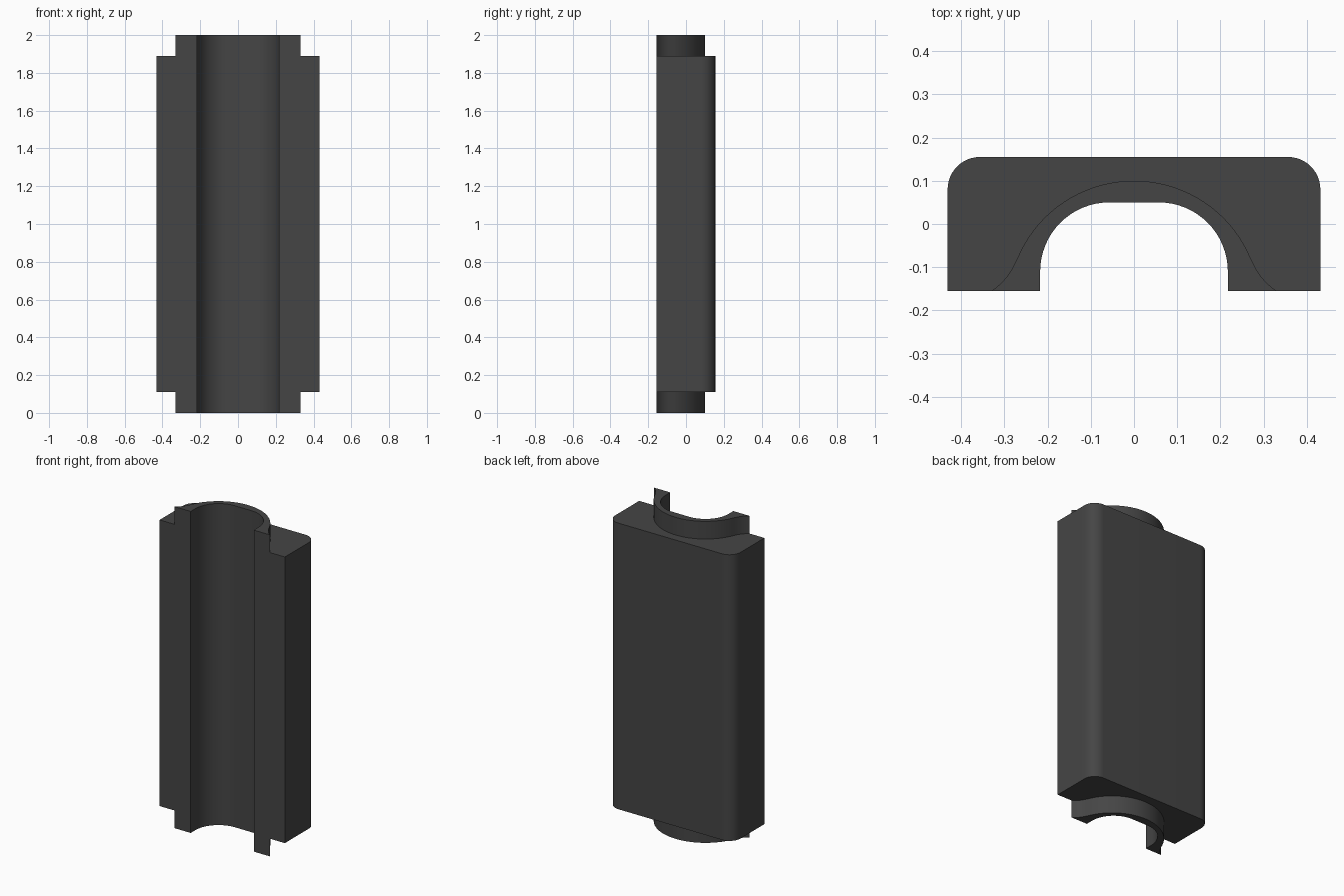
import bpy, bmesh, math
from mathutils import Vector

if "Cube" in bpy.data.objects:
    bpy.data.objects.remove(bpy.data.objects["Cube"])

FRONT, BACK = -0.155, 0.155
Z0, Z1, Z2, Z3 = 0.0, 0.11, 1.89, 2.0


def arc(cx, cy, r, a0, a1, n):
    return [(cx + r * math.cos(math.radians(a0 + (a1 - a0) * i / n)),
             cy + r * math.sin(math.radians(a0 + (a1 - a0) * i / n))) for i in range(n + 1)]


def mirrored(half):
    """Right-hand half profile, front to back, continued onto the left side."""
    left = [(-x, y) for x, y in reversed(half)]
    return half + (left[1:] if abs(half[-1][0]) < 1e-5 else left)


# Body outline, channel outline and flared collar outline
body = mirrored([(0.431, FRONT)] + arc(0.356, BACK - 0.075, 0.075, 0, 90, 12))
channel = mirrored([(0.217, FRONT)] + arc(0.057, -0.11, 0.16, 0, 90, 16))
p0, p1, p2 = Vector((0.33, FRONT)), Vector((0.288, -0.127)), Vector((0.271, -0.08))
flare = [tuple(p0 * (1 - t) ** 2 + p1 * 2 * t * (1 - t) + p2 * t * t)
         for t in (i / 8 for i in range(8))]
collar = mirrored(flare + arc(0, -0.1925, 0.2925, 22.5, 90, 18))

bm = bmesh.new()


def ring(profile, z):
    return [bm.verts.new((x, y, z)) for x, y in profile]


def wall(a, b):
    for i in range(len(a) - 1):
        bm.faces.new((a[i], a[i + 1], b[i + 1], b[i]))


c0, c3 = ring(channel, Z0), ring(channel, Z3)
k0, k1, k2, k3 = (ring(collar, z) for z in (Z0, Z1, Z2, Z3))
b1, b2 = ring(body, Z1), ring(body, Z2)

# Channel, collar and body walls
for a, b in ((c0, c3), (k0, k1), (k2, k3), (b1, b2)):
    wall(a, b)
# Collar ends and body ledges
for outer, inner in ((k0, c0), (k3, c3), (b1, k1), (b2, k2)):
    bm.faces.new(outer + inner[::-1])
# Stepped front plates
for i in (0, -1):
    bm.faces.new([r[i] for r in (c0, k0, k1, b1, b2, k2, k3, c3)])
bmesh.ops.recalc_face_normals(bm, faces=bm.faces)

mesh = bpy.data.meshes.new("channel_block")
bm.to_mesh(mesh)
bm.free()
block = bpy.data.objects.new("channel_block", mesh)
bpy.context.collection.objects.link(block)

grey = bpy.data.materials.new("dark_grey")
grey.diffuse_color = (0.06, 0.06, 0.06, 1)
grey.use_nodes = True
grey.node_tree.nodes["Principled BSDF"].inputs["Base Color"].default_value = grey.diffuse_color
mesh.materials.append(grey)

bpy.context.view_layer.objects.active = block
block.select_set(True)
bpy.ops.object.shade_smooth_by_angle(angle=math.radians(30))
